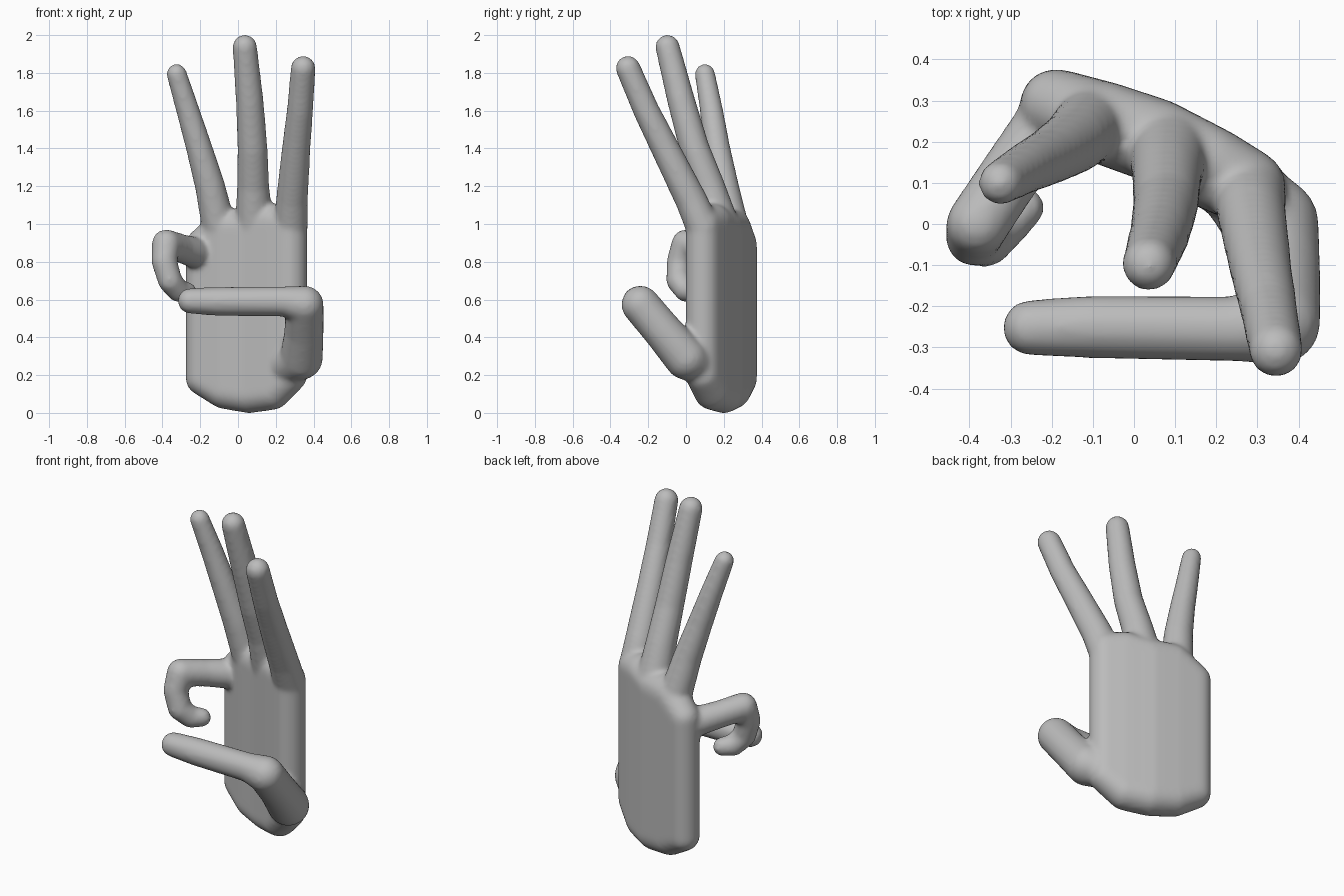
import bpy
import bmesh
from mathutils import Matrix, Vector

cube = bpy.data.objects.get("Cube")
if cube:
    bpy.data.objects.remove(cube, do_unlink=True)

skin = bpy.data.materials.new("plain grey")
skin.use_nodes = True
grey = (0.5, 0.5, 0.5, 1)
skin.diffuse_color = grey
skin.node_tree.nodes["Principled BSDF"].inputs["Base Color"].default_value = grey

bm = bmesh.new()


def hull(balls):
    """Wrap a convex skin around balls given as (x, y, z, radius)."""
    part = bmesh.new()
    for x, y, z, r in balls:
        bmesh.ops.create_icosphere(part, subdivisions=3, radius=r,
                                   matrix=Matrix.Translation(Vector((x, y, z))))
    loose = bmesh.ops.convex_hull(part, input=part.verts)["geom_interior"]
    inner = [v for v in loose if isinstance(v, bmesh.types.BMVert)]
    bmesh.ops.delete(part, geom=inner, context="VERTS")
    bmesh.ops.recalc_face_normals(part, faces=part.faces)
    mesh = bpy.data.meshes.new("part")
    part.to_mesh(mesh)
    part.free()
    bm.from_mesh(mesh)
    bpy.data.meshes.remove(mesh)


def chain(joints):
    """Finger made of tapered segments from joint to joint."""
    for pair in zip(joints, joints[1:]):
        hull(pair)


# Palm: a curved slab of rounded columns (x, y, low z, high z, radius)
columns = [
    (-0.19, 0.29, 0.18, 0.89, 0.087),
    (-0.07, 0.245, 0.12, 0.98, 0.1),
    (0.06, 0.2, 0.1, 0.98, 0.102),
    (0.18, 0.14, 0.115, 1.01, 0.1),
    (0.275, 0.09, 0.2, 1.0, 0.092),
]
for pair in zip(columns, columns[1:]):
    hull([(x, y, z, r) for x, y, low, high, r in pair for z in (low, high)])

# Index finger
chain([(0.28, 0.09, 0.98, 0.09), (0.285, 0.03, 1.12, 0.085),
       (0.308, -0.11, 1.4, 0.076), (0.328, -0.21, 1.6, 0.07),
       (0.345, -0.307, 1.825, 0.066)])

# Middle finger
chain([(0.085, 0.18, 1.0, 0.1), (0.08, 0.12, 1.2, 0.086),
       (0.077, 0.045, 1.4, 0.08), (0.062, -0.025, 1.65, 0.074),
       (0.036, -0.098, 1.938, 0.065)])

# Ring finger
chain([(-0.105, 0.24, 1.0, 0.09), (-0.148, 0.2, 1.2, 0.08),
       (-0.205, 0.165, 1.4, 0.07), (-0.265, 0.135, 1.6, 0.062),
       (-0.325, 0.1, 1.795, 0.054)])

# Little finger, curled forward, down and back
chain([(-0.2, 0.25, 0.84, 0.085), (-0.3, 0.12, 0.87, 0.076),
       (-0.38, 0.0, 0.895, 0.077), (-0.39, -0.035, 0.8, 0.068),
       (-0.36, -0.04, 0.7, 0.065), (-0.315, 0.0, 0.645, 0.06),
       (-0.27, 0.04, 0.64, 0.053)])

# Thumb, rising forward and then folding across the palm
chain([(0.27, 0.07, 0.25, 0.1), (0.335, 0.0, 0.29, 0.115),
       (0.35, -0.12, 0.43, 0.104), (0.352, -0.24, 0.572, 0.102),
       (0.25, -0.255, 0.59, 0.08), (-0.1, -0.25, 0.59, 0.077),
       (-0.252, -0.252, 0.593, 0.068)])

# Fuse everything into one soft surface
mesh = bpy.data.meshes.new("hand")
bm.to_mesh(mesh)
bm.free()
mesh.materials.append(skin)
hand = bpy.data.objects.new("hand", mesh)
bpy.context.collection.objects.link(hand)
fuse = hand.modifiers.new("fuse", "REMESH")
fuse.mode = "VOXEL"
fuse.voxel_size = 0.013
fuse.use_smooth_shade = True
soften = hand.modifiers.new("soften", "SMOOTH")
soften.factor = 0.5
soften.iterations = 10
